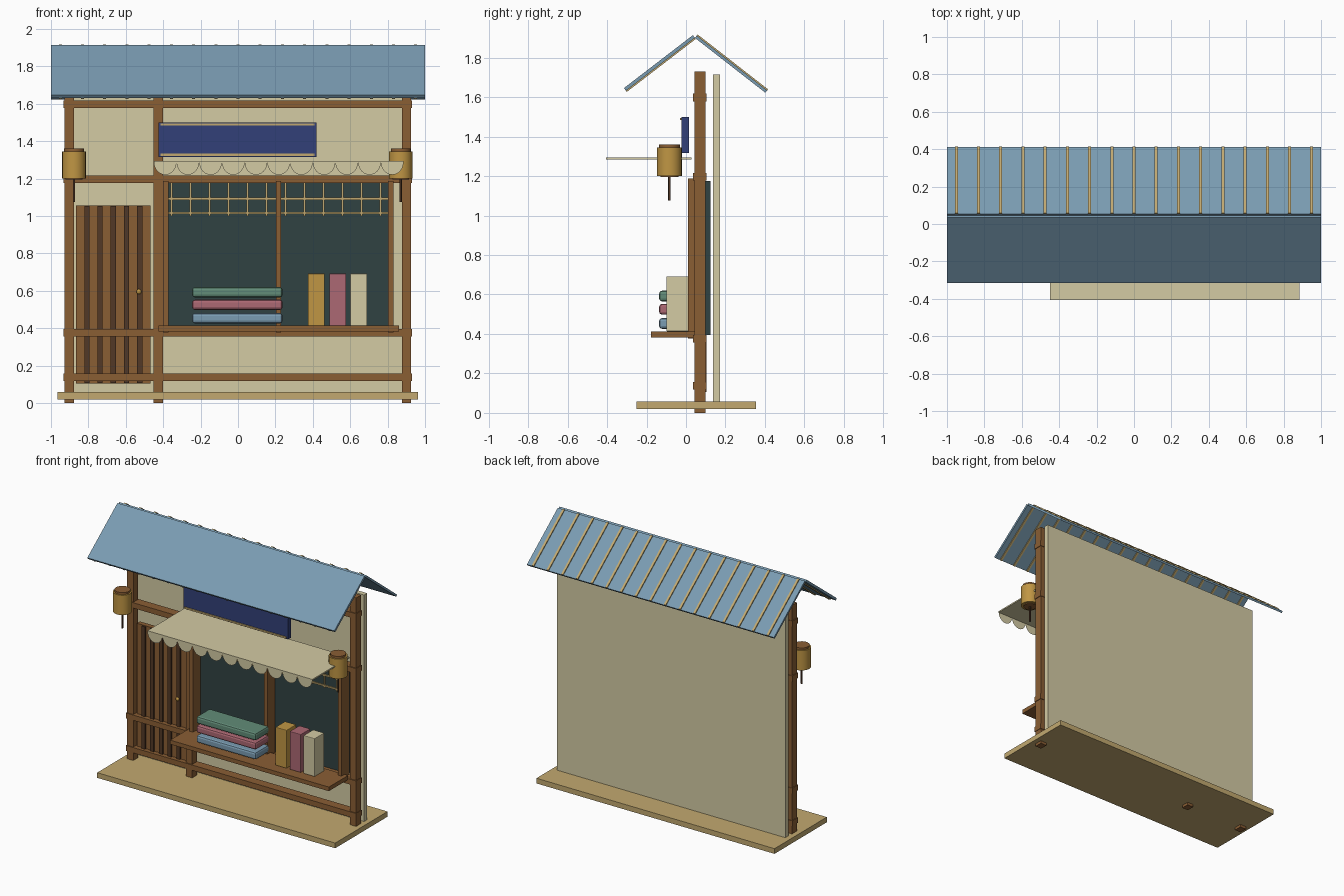
import bpy, bmesh, math
from mathutils import Vector

cube = bpy.data.objects.get("Cube")
if cube:
    bpy.data.objects.remove(cube, do_unlink=True)


def material(name, r, g, b):
    """Flat material from display colour values, converted to linear."""
    col = [((c / 255 + 0.055) / 1.055) ** 2.4 for c in (r, g, b)] + [1]
    m = bpy.data.materials.new(name)
    m.use_nodes = True
    m.diffuse_color = col
    m.node_tree.nodes["Principled BSDF"].inputs["Base Color"].default_value = col
    return m


BROWN = material("wood brown", 138, 94, 52)
DARK = material("dark wood", 82, 56, 38)
BLUE = material("slate blue", 122, 156, 178)
CREAM = material("cream", 212, 203, 164)
TAN = material("pale timber", 194, 169, 112)
NAVY = material("navy", 50, 64, 120)
PANE = material("deep green", 48, 66, 66)
GOLD = material("gold", 192, 150, 68)
PINK = material("dusty pink", 172, 104, 115)
GREEN = material("sage green", 98, 140, 120)


def finish(name, bm, mat):
    bmesh.ops.recalc_face_normals(bm, faces=bm.faces)
    me = bpy.data.meshes.new(name)
    bm.to_mesh(me)
    bm.free()
    me.materials.append(mat)
    ob = bpy.data.objects.new(name, me)
    bpy.context.scene.collection.objects.link(ob)
    return ob


def box(name, mat, x, y, z, bevel=0):
    """Box from (min, max) ranges on each axis."""
    bm = bmesh.new()
    bmesh.ops.create_cube(bm, size=1)
    for v in bm.verts:
        v.co = [(r[0] + r[1]) / 2 + c * (r[1] - r[0]) for c, r in zip(v.co, (x, y, z))]
    ob = finish(name, bm, mat)
    if bevel:
        mod = ob.modifiers.new("rounded", "BEVEL")
        mod.width, mod.segments = bevel, 2
    return ob


def slab(name, mat, x, a, b, low, high):
    """Sloped board from a to b in the yz plane, between two normal offsets."""
    a, b = Vector((0, *a)), Vector((0, *b))
    n = Vector((1, 0, 0)).cross(b - a).normalized()
    if n.z < 0:
        n = -n
    bm = bmesh.new()
    ring = [a + n * low, b + n * low, b + n * high, a + n * high]
    face = bm.faces.new([bm.verts.new(p + Vector((x[0], 0, 0))) for p in ring])
    out = bmesh.ops.extrude_face_region(bm, geom=[face])["geom"]
    moved = [v for v in out if isinstance(v, bmesh.types.BMVert)]
    bmesh.ops.translate(bm, verts=moved, vec=(x[1] - x[0], 0, 0))
    return finish(name, bm, mat)


def cylinder(name, mat, x, y, z, radius, sides=24):
    bm = bmesh.new()
    bmesh.ops.create_cone(bm, cap_ends=True, segments=sides, radius1=radius,
                          radius2=radius, depth=z[1] - z[0])
    bmesh.ops.translate(bm, verts=bm.verts, vec=(x, y, (z[0] + z[1]) / 2))
    for f in bm.faces:
        f.smooth = abs(f.normal.z) < 0.5
    for e in bm.edges:
        e.smooth = all(f.smooth for f in e.link_faces)
    return finish(name, bm, mat)


def around(c, w):
    return (c - w / 2, c + w / 2)


# Platform, back wall and timber frame
box("platform", TAN, (-.965, .962), (-.25, .355), (.02, .058))
box("back_wall", CREAM, (-.925, .925), (.137, .173), (.05, 1.715))
for name, x in (("right_post", -.903), ("door_post", -.426), ("left_post", .901)):
    box(name, BROWN, around(x, .05), (.043, .1), (0, 1.73))
for name, z in (("bottom_rail", .137), ("waist_rail", .375),
                ("lintel_rail", 1.197), ("top_rail", 1.598)):
    box(name, BROWN, (-.933, .93), (.036, .103), around(z, .039))

# Gable roof with battens above the back slope and below the front slope
RIDGE, FRONT, BACK = (.045, 1.9), (-.304, 1.632), (.402, 1.622)
slab("front_roof", BLUE, (-1, 1), RIDGE, FRONT, 0, .017)
slab("back_roof", BLUE, (-1, 1), RIDGE, BACK, 0, .015)
for i in range(17):
    x = around(-.95 + i * .11875, .016)
    slab("back_batten", TAN, x, RIDGE, BACK, .014, .022)
    slab("front_batten", TAN, x, RIDGE, FRONT, -.007, .001)

# Plank door with dark cover strips and a knob
box("door", BROWN, (-.867, -.468), (.07, .105), (.105, 1.055))
for i in range(5):
    box("door_strip", DARK, around(-.808 + i * .0708, .028), (.058, .08), (.107, 1.052))
bm = bmesh.new()
bmesh.ops.create_uvsphere(bm, u_segments=12, v_segments=8, radius=.014)
bmesh.ops.translate(bm, verts=bm.verts, vec=(-.53, .06, .595))
for f in bm.faces:
    f.smooth = True
finish("door_knob", bm, GOLD)

# Shop window with uprights and lattice
box("window_pane", PANE, (-.39, .82), (.1, .125), (.395, 1.175))
for x in (-.386, .217, .817):
    box("window_upright", BROWN, around(x, .028), (.01, .1), (.378, 1.187))
for i in range(12):
    box("lattice_bar", TAN, around(-.355 + i * .1016, .011), (.05, .062), (1.0, 1.18))
for z in (1.015, 1.092):
    box("lattice_rail", TAN, (-.372, .803), (.048, .06), around(z, .011))

# Counter with folded cloth and upright books
box("counter", BROWN, (-.425, .86), (-.178, .045), (.383, .413))
for mat, z in ((BLUE, .453), (PINK, .525), (GREEN, .592)):
    box("folded_cloth", mat, (-.245, .238), (-.136, .02), around(z, .054), .014)
for mat, x in ((GOLD, .418), (PINK, .533), (CREAM, .645)):
    box("book", mat, around(x, .09), (-.1, .012), (.413, .692), .004)

# Sign board with trim strips
box("sign_board", NAVY, (-.425, .42), (-.022, .015), (1.316, 1.5))
for z in (1.489, 1.327):
    box("sign_trim", TAN, (-.415, .41), (-.03, -.02), around(z, .012))

# Awning with a paper-thin scalloped edge
box("awning", CREAM, (-.45, .885), (-.405, .027), (1.284, 1.294))
bm = bmesh.new()
STEP = 1.335 / 11
for i in range(11):
    cx = -.45 + STEP * (i + .5)
    arc = [math.pi * (1 + k / 12) for k in range(13)]
    bm.faces.new([bm.verts.new((cx + STEP / 2 * math.cos(t), -.404,
                                1.288 + .068 * math.sin(t))) for t in arc])
finish("awning_scallops", bm, CREAM)

# Hanging lanterns
for side, x in (("right", -.877), ("left", .87)):
    cylinder(side + "_lantern", GOLD, x, -.084, (1.2, 1.345), .063)
    cylinder(side + "_lantern_cap", BROWN, x, -.084, (1.34, 1.36), .053)
    cylinder(side + "_lantern_base", BROWN, x, -.084, (1.194, 1.204), .045)
    cylinder(side + "_lantern_tassel", DARK, x, -.084, (1.075, 1.2), .006, 8)
